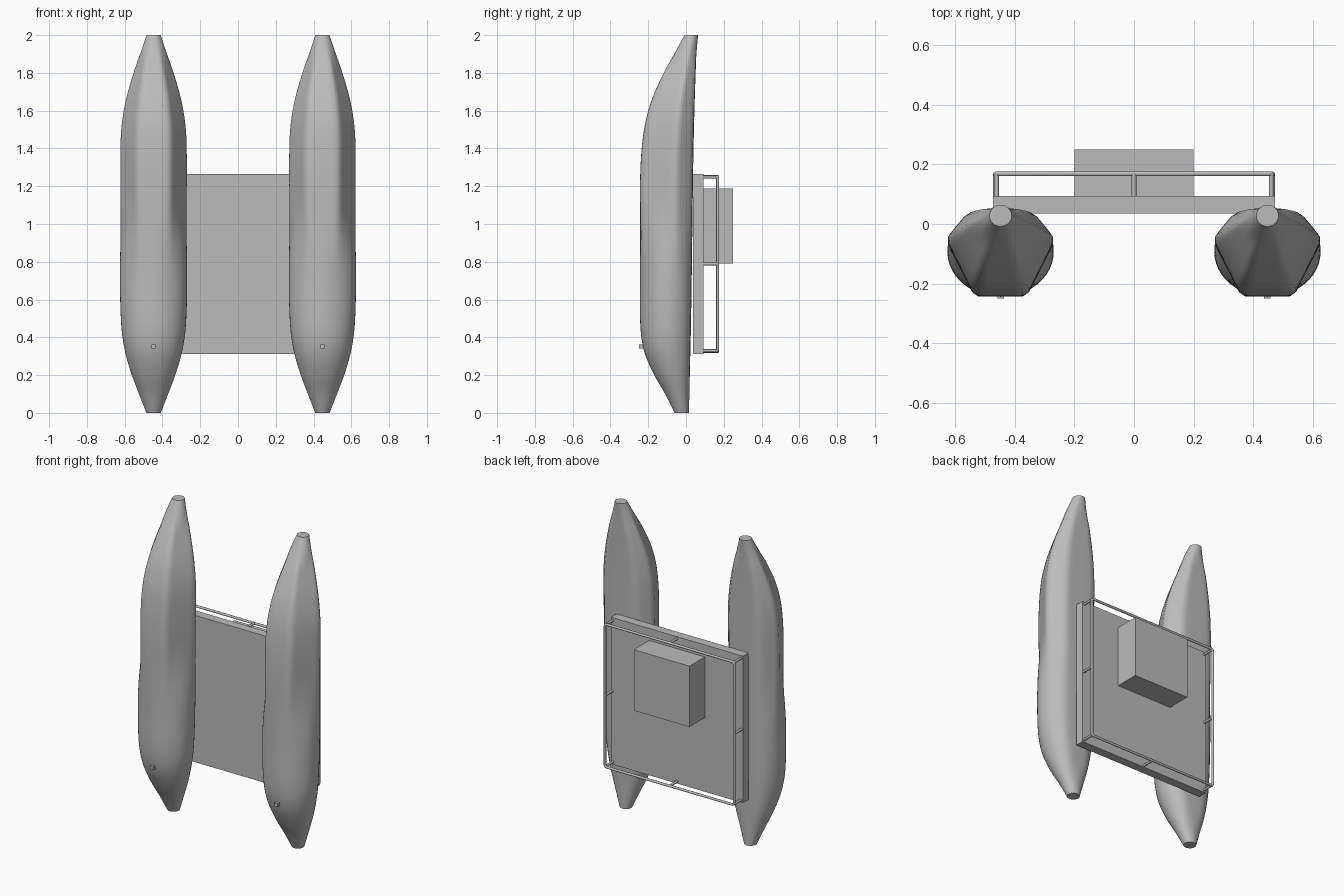
import bpy, bmesh, math
from mathutils import Vector

if "Cube" in bpy.data.objects:
    bpy.data.objects.remove(bpy.data.objects["Cube"])

grey = bpy.data.materials.new("plain grey")
grey.use_nodes = True
grey.diffuse_color = (0.5, 0.5, 0.5, 1)
grey.node_tree.nodes["Principled BSDF"].inputs["Base Color"].default_value = (0.5, 0.5, 0.5, 1)


def add_object(name, bm, smooth=False):
    mesh = bpy.data.meshes.new(name)
    bmesh.ops.recalc_face_normals(bm, faces=bm.faces)
    bm.to_mesh(mesh)
    bm.free()
    mesh.materials.append(grey)
    if smooth:
        mesh.shade_smooth()
        mesh.set_sharp_from_angle(angle=math.radians(40))
    obj = bpy.data.objects.new(name, mesh)
    bpy.context.collection.objects.link(obj)
    return obj


def box(name, low, high):
    low, high = Vector(low), Vector(high)
    bm = bmesh.new()
    bmesh.ops.create_cube(bm, size=1)
    bmesh.ops.scale(bm, vec=high - low, verts=bm.verts)
    bmesh.ops.translate(bm, vec=(low + high) / 2, verts=bm.verts)
    return add_object(name, bm)


def tube(name, points, radius, cyclic=False):
    curve = bpy.data.curves.new(name, "CURVE")
    curve.dimensions = "3D"
    curve.bevel_depth = radius
    curve.bevel_resolution = 2
    curve.use_fill_caps = True
    spline = curve.splines.new("POLY")
    spline.points.add(len(points) - 1)
    for p, co in zip(spline.points, points):
        p.co = (*co, 1)
    spline.use_cyclic_u = cyclic
    curve.materials.append(grey)
    obj = bpy.data.objects.new(name, curve)
    bpy.context.collection.objects.link(obj)
    return obj


def ramp(a, b, x):
    t = min(max((x - a) / (b - a), 0), 1)
    return t * t * (3 - 2 * t)


# Hull stations: height, half width, keel y, deck y
STATIONS = [
    (0, .038, -.06, .015), (.1, .077, -.11, .018), (.2, .115, -.168, .02),
    (.32, .15, -.22, .023), (.45, .17, -.241, .026), (.7, .178, -.243, .03),
    (1, .174, -.243, .034), (1.3, .176, -.241, .038), (1.5, .171, -.222, .042),
    (1.65, .148, -.184, .046), (1.8, .106, -.118, .051), (1.9, .071, -.062, .055),
    (2, .037, -.008, .064),
]


def station(z):
    """Smooth interpolation through the hull stations."""
    i = max(k for k in range(len(STATIONS) - 1) if STATIONS[k][0] <= z + 1e-6)
    a, b = STATIONS[i], STATIONS[i + 1]
    before, after = STATIONS[max(i - 1, 0)], STATIONS[min(i + 2, len(STATIONS) - 1)]
    h = b[0] - a[0]
    t = (z - a[0]) / h
    out = []
    for k in (1, 2, 3):
        m0 = (b[k] - before[k]) / (b[0] - before[0]) * h
        m1 = (after[k] - a[k]) / (after[0] - a[0]) * h
        out.append(a[k] * (2*t**3 - 3*t*t + 1) + m0 * (t**3 - 2*t*t + t)
                   + b[k] * (3*t*t - 2*t**3) + m1 * (t**3 - t*t))
    return out


def radius(c, s, planes, power, start=0):
    total = start + sum(max(a * abs(c) + b * s, 0) ** power for a, b in planes)
    return total ** (-1 / power)


CHINED = [(0, 1), (0, -1), (.823, .506), (1.156, -.445)]
ROUND = [(0, 1.18)]


def hull(name, x0, sides=48, rings=80):
    bm = bmesh.new()
    loops = []
    for j in range(rings + 1):
        z = 2 * j / rings
        half, keel, deck = station(z)
        chine = ramp(.65, 1.2, z)
        end = max(ramp(1.8, 2, z), 1 - ramp(0, .25, z))
        pts = []
        for i in range(sides):
            ang = 2 * math.pi * i / sides
            c, s = math.cos(ang), math.sin(ang)
            r = (1 - chine) * radius(c, s, ROUND, 16, 1) + chine * radius(c, s, CHINED, 22)
            r = r * (1 - end) + end
            pts.append((r * c, r * s))
        wide = max(p[0] for p in pts)
        low, high = min(p[1] for p in pts), max(p[1] for p in pts)
        loops.append([bm.verts.new((x0 + half * u / wide,
                                    keel + (deck - keel) * (v - low) / (high - low), z))
                      for u, v in pts])
    for a, b in zip(loops, loops[1:]):
        for i in range(sides):
            n = (i + 1) % sides
            bm.faces.new((a[i], a[n], b[n], b[i]))
    bm.faces.new(loops[0])
    bm.faces.new(loops[-1])
    return add_object(name, bm, smooth=True)


# Twin hulls, each with a small keel fitting
for side, x in (("left", .447), ("right", -.447)):
    hull(side + "_hull", x)
    box(side + "_keel_fitting", (x - .011, -.249, .341), (x + .011, -.2, .363))

# Platform and cabin
box("platform", (-.473, .036, .312), (.473, .093, 1.265))
box("cabin", (-.2, .09, .792), (.2, .25, 1.187))

# Guard rail with rounded corners
RAIL_X, RAIL_LOW, RAIL_HIGH, RAIL_Y, BEND = .464, .325, 1.252, .168, .015
path = []
for k, (sx, z) in enumerate(((1, RAIL_HIGH), (-1, RAIL_HIGH), (-1, RAIL_LOW), (1, RAIL_LOW))):
    sz = 1 if z == RAIL_HIGH else -1
    for step in range(5):
        ang = math.pi / 2 * (k + step / 4)
        path.append((sx * (RAIL_X - BEND) + BEND * math.cos(ang), RAIL_Y,
                     z - sz * BEND + BEND * math.sin(ang)))
tube("guard_rail", path, .008, cyclic=True)

# Rail posts at the corners and mid sides
middle = (RAIL_LOW + RAIL_HIGH) / 2
for i in (-1, 0, 1):
    for j in (-1, 0, 1):
        if i or j:
            inset = .004 if i and j else 0
            px = i * (RAIL_X - inset)
            pz = middle + j * ((RAIL_HIGH - RAIL_LOW) / 2 - inset)
            tube("rail_post", [(px, .085, pz), (px, RAIL_Y, pz)], .008)
